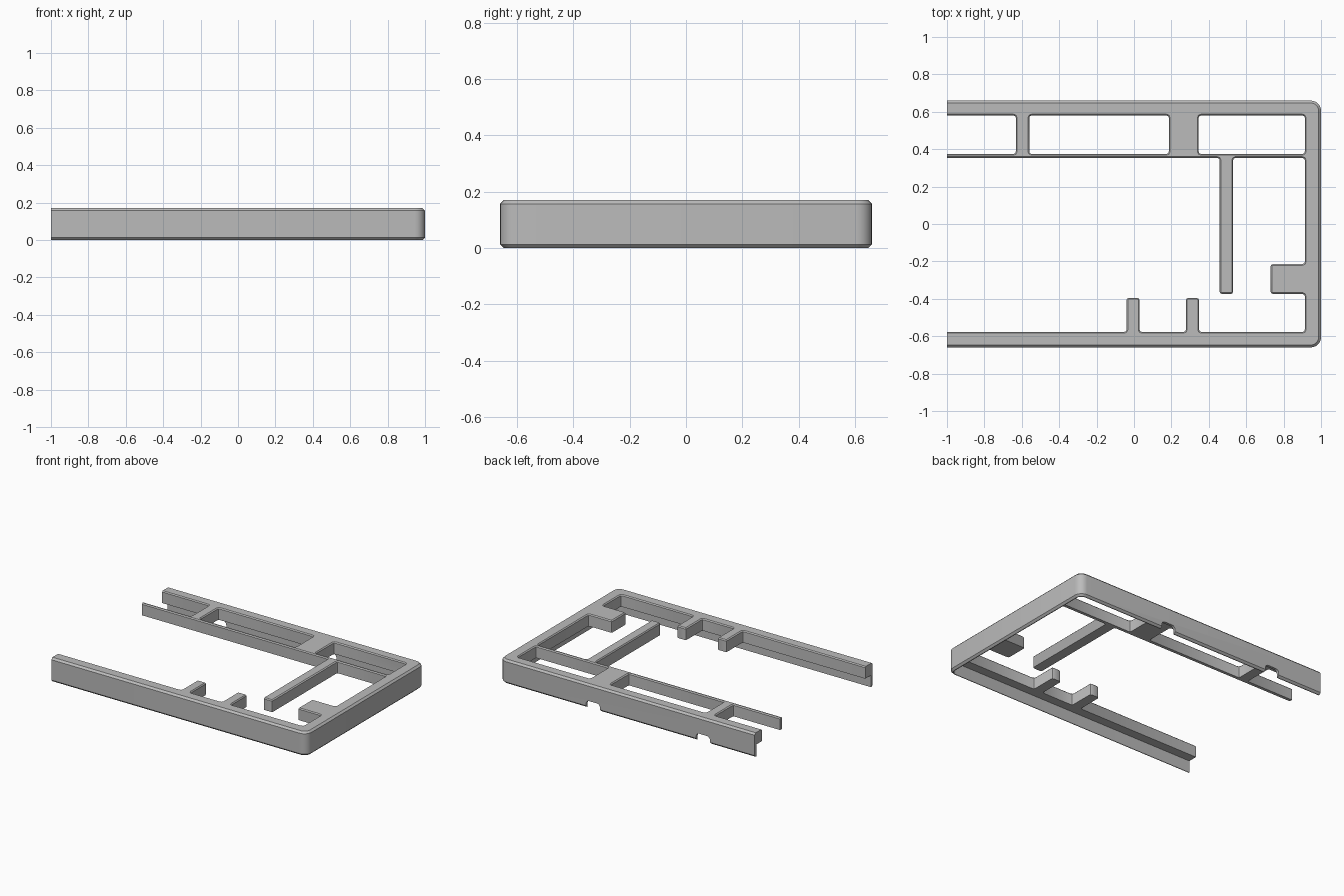
import bpy, bmesh, math
from mathutils import Vector

if "Cube" in bpy.data.objects:
    bpy.data.objects.remove(bpy.data.objects["Cube"], do_unlink=True)

HEIGHT, HALF_Y = 0.17, 0.66      # overall size, length runs from -1 to 1
LEDGE_Z = 0.085                  # underside of the ledge and cross bars
WALL = 0.018                     # skirt thickness
RIM = 0.013                      # outer chamfer
LIP = 0.007                      # chamfer around the openings

grey = bpy.data.materials.new("plain grey")
grey.use_nodes = True
colour = (0.5, 0.5, 0.5, 1)
grey.diffuse_color = colour
grey.node_tree.nodes["Principled BSDF"].inputs["Base Color"].default_value = colour


def add_object(name, bm):
    bmesh.ops.recalc_face_normals(bm, faces=bm.faces[:])
    mesh = bpy.data.meshes.new(name)
    bm.to_mesh(mesh)
    bm.free()
    mesh.materials.append(grey)
    obj = bpy.data.objects.new(name, mesh)
    bpy.context.collection.objects.link(obj)
    return obj


def box(x0, x1, y0, y1, z0, z1):
    bm = bmesh.new()
    bmesh.ops.create_cube(bm, size=1)
    for v in bm.verts:
        v.co = Vector((x1 if v.co.x > 0 else x0,
                       y1 if v.co.y > 0 else y0,
                       z1 if v.co.z > 0 else z0))
    return bm


def bevel_edges(bm, rule, width, segments):
    edges = [e for e in bm.edges if rule(*[v.co for v in e.verts])]
    bmesh.ops.bevel(bm, geom=edges, offset=width, segments=segments,
                    profile=0.5, affect='EDGES', clamp_overlap=True)


def right_corner(a, b):
    return abs(a.z - b.z) > 0.01 and min(a.x, b.x) > 0


def rounded_loop(corners, radius, grow):
    """Counter-clockwise outline with rounded corners, grown outward."""
    pts = []
    for i, c in enumerate(corners):
        p = Vector(c)
        d1 = (p - Vector(corners[i - 1])).normalized()
        d2 = (Vector(corners[(i + 1) % len(corners)]) - p).normalized()
        n1, n2 = Vector((d1.y, -d1.x)), Vector((d2.y, -d2.x))
        centre = p + (d2 - d1) * radius
        mid = centre + (d1 - d2).normalized() * radius
        pts += [p - d1 * radius + n1 * grow,
                mid + (n1 + n2).normalized() * grow,
                p + d2 * radius + n2 * grow]
    return pts


def opening(name, corners):
    """Prism whose top flares out to chamfer the upper edge."""
    bm = bmesh.new()
    rings = []
    for z, grow in ((LEDGE_Z - 0.03, 0), (HEIGHT - LIP, 0), (HEIGHT + 0.001, LIP + 0.001)):
        rings.append([bm.verts.new((p.x, p.y, z))
                      for p in rounded_loop(corners, 0.012, grow)])
    n = len(rings[0])
    for low, high in zip(rings, rings[1:]):
        for i in range(n):
            j = (i + 1) % n
            bm.faces.new((low[i], low[j], high[j], high[i]))
    bm.faces.new(rings[0][::-1])
    bm.faces.new(rings[-1])
    return add_object(name, bm)


def rectangle(x0, x1, y0, y1):
    return [(x0, y0), (x1, y0), (x1, y1), (x0, y1)]


# Solid body: rounded right corners, chamfered rims, plain left end
bm = box(-1, 1, -HALF_Y, HALF_Y, 0, HEIGHT)
bevel_edges(bm, right_corner, 0.055, 6)
bevel_edges(bm, lambda a, b: abs(a.z - b.z) < 1e-4 and max(a.x, b.x) > -0.99, RIM, 1)
frame = add_object("open_frame", bm)

# Hollow under the ledge
inner = HALF_Y - WALL
bm = box(-1.1, 1 - WALL, -inner, inner, -0.1, LEDGE_Z)
bevel_edges(bm, right_corner, 0.037, 6)
cutters = [add_object("hollow_cutter", bm)]

# Row of windows along the back, the first open at the left end
for x0, x1 in ((-1.1, -0.632), (-0.56, 0.186), (0.346, 0.913)):
    cutters.append(opening("window_cutter", rectangle(x0, x1, 0.375, 0.58)))

# Main opening, going around two stubs, the side block and the long bar
FRONT, BACK, SIDE = -0.577, 0.353, 0.913
outline = [(-1.1, FRONT)]
for x0, x1 in ((-0.04, 0.03), (0.277, 0.348)):
    outline += [(x0, FRONT), (x0, -0.395), (x1, -0.395), (x1, FRONT)]
outline += [(SIDE, FRONT), (SIDE, -0.374), (0.731, -0.374), (0.731, -0.214),
            (SIDE, -0.214), (SIDE, BACK)]
outline += [(0.53, BACK), (0.53, -0.374), (0.458, -0.374), (0.458, BACK), (-1.1, BACK)]
cutters.append(opening("main_opening_cutter", outline))

# Arched notches in the bottom of the back wall
for x in (-0.596, 0.266):
    bm = box(x - 0.055, x + 0.055, inner - 0.03, HALF_Y + 0.05, -0.1, 0.052)
    bevel_edges(bm, lambda a, b: abs(a.y - b.y) > 0.01 and min(a.z, b.z) > 0, 0.025, 4)
    cutters.append(add_object("notch_cutter", bm))

# Cut everything out of the body and keep the result
for cutter in cutters:
    cutter.hide_render = True
    mod = frame.modifiers.new("cut", 'BOOLEAN')
    mod.operation = 'DIFFERENCE'
    mod.solver = 'EXACT'
    mod.object = cutter
bpy.context.view_layer.update()
graph = bpy.context.evaluated_depsgraph_get()
result = bpy.data.meshes.new_from_object(frame.evaluated_get(graph))
frame.modifiers.clear()
frame.data = result
for cutter in cutters:
    bpy.data.objects.remove(cutter, do_unlink=True)

# Smooth the round corners, keep chamfers crisp
bpy.ops.object.select_all(action='DESELECT')
frame.select_set(True)
bpy.context.view_layer.objects.active = frame
bpy.ops.object.shade_smooth_by_angle(angle=math.radians(30))
